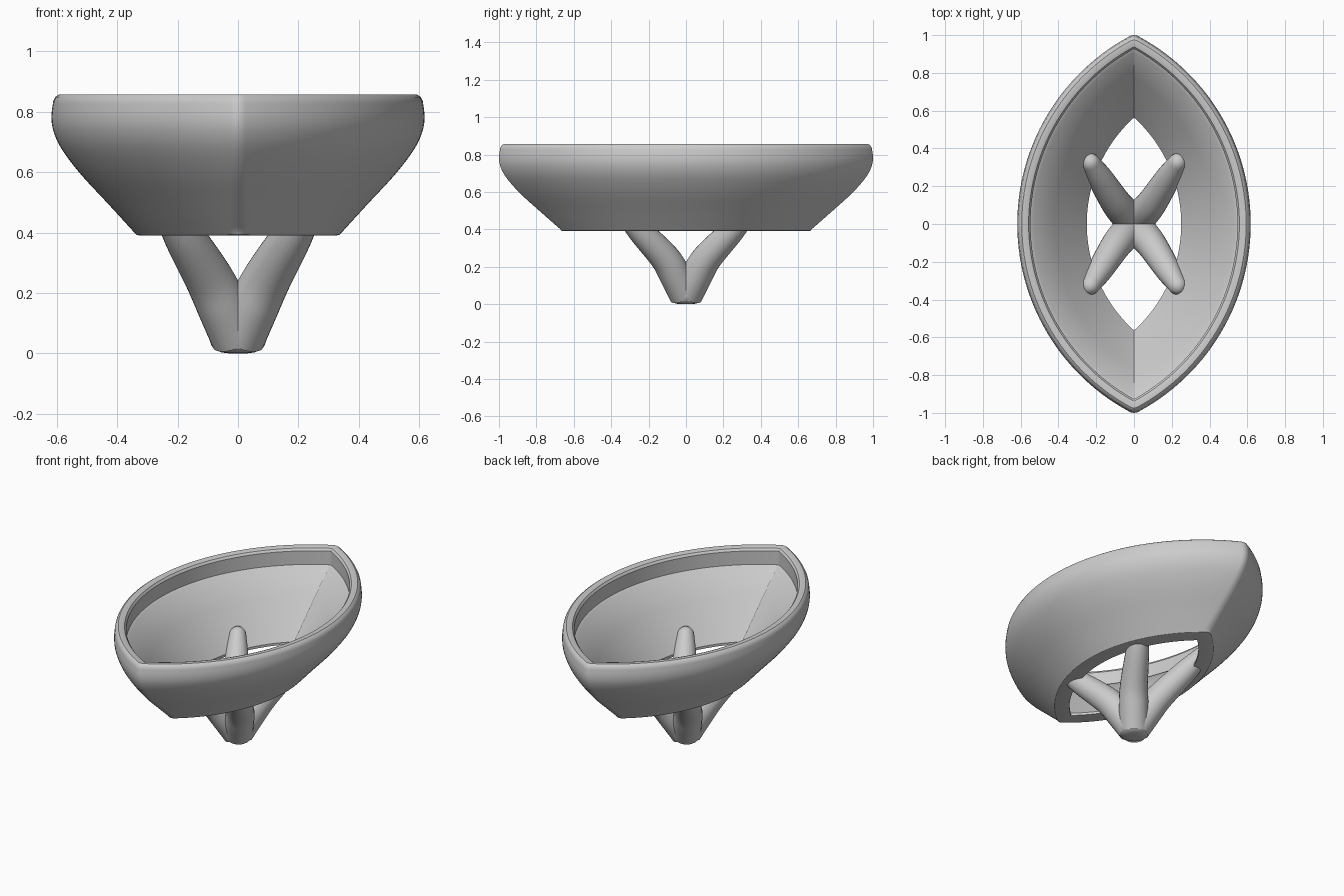
import bpy, bmesh, math
from mathutils import Vector

if "Cube" in bpy.data.objects:
    bpy.data.objects.remove(bpy.data.objects["Cube"])


def loft(name, rings, closed_loop=False):
    """Skin a list of equal-length point rings into one smooth mesh."""
    bm = bmesh.new()
    rows = [[bm.verts.new(p) for p in ring] for ring in rings]
    n = len(rows[0])
    pairs = list(zip(rows, rows[1:]))
    if closed_loop:
        pairs.append((rows[-1], rows[0]))
    for lo, hi in pairs:
        for i in range(n):
            bm.faces.new((lo[i], lo[(i + 1) % n], hi[(i + 1) % n], hi[i]))
    if not closed_loop:
        bm.faces.new(rows[0][::-1])
        bm.faces.new(rows[-1])
    bmesh.ops.recalc_face_normals(bm, faces=bm.faces)
    me = bpy.data.meshes.new(name)
    bm.to_mesh(me)
    bm.free()
    ob = bpy.data.objects.new(name, me)
    bpy.context.collection.objects.link(ob)
    bpy.ops.object.select_all(action='DESELECT')
    ob.select_set(True)
    bpy.context.view_layer.objects.active = ob
    bpy.ops.object.shade_smooth_by_angle(angle=math.radians(30))
    return ob


def smooth_path(pts, steps):
    """Catmull-Rom interpolation through tuples of any length."""
    out = []
    for i in range(len(pts) - 1):
        p0, p1, p2, p3 = (Vector(pts[min(max(i + k, 0), len(pts) - 1)]) for k in (-1, 0, 1, 2))
        for s in range(steps):
            t = s / steps
            out.append(0.5 * (2 * p1 + (p2 - p0) * t + (2 * p0 - 5 * p1 + 4 * p2 - p3) * t * t
                              + (3 * p1 - p0 - 3 * p2 + p3) * t ** 3))
    return out + [Vector(pts[-1])]


C = 0.51  # offset of the arc centres that form the pointed outline


def lens(a, z, r):
    """Pointed oval of half-width a, tips rounded with radius r."""
    R = a + C
    yc = math.sqrt((R - r) ** 2 - C * C)
    t1 = math.acos(C / (R - r))
    q = [(R * math.cos(t1 * i / 28) - C, R * math.sin(t1 * i / 28)) for i in range(29)]
    for i in range(1, 5):
        t = t1 + (math.pi / 2 - t1) * i / 4
        q.append((r * math.cos(t), yc + r * math.sin(t)))
    q[-1] = (0, yc + r)
    half = q + [(-x, y) for x, y in q[-2::-1]]
    full = half + [(x, -y) for x, y in half[-2:0:-1]]
    return [(x, y, z) for x, y in full]


# Pointed oval bowl: outer curve, flat rim, stone seat and sloping inside
outer = smooth_path([(0.345, 0.402), (0.43, 0.495), (0.52, 0.592), (0.583, 0.675),
                     (0.611, 0.735), (0.618, 0.785), (0.612, 0.835)], 4)
rings = [lens(0.25, 0.39, 0.003), lens(0.325, 0.39, 0.03), lens(0.337, 0.393, 0.03)]
rings += [lens(p[0], p[1], 0.05) for p in outer]
rings += [lens(a, z, r) for a, z, r in (
    (0.605, 0.849, 0.045), (0.594, 0.857, 0.04), (0.573, 0.857, 0.02), (0.558, 0.852, 0.006),
    (0.548, 0.838, 0.003), (0.548, 0.752, 0.003), (0.533, 0.745, 0.003),
    (0.42, 0.62, 0.003), (0.25, 0.405, 0.003))]
loft("bowl", rings, closed_loop=True)

# Four tapering prongs (x, y, z, radius) from the foot into the bowl wall
prong = smooth_path([(0.0, 0.0, 0.04, 0.085), (0.048, 0.055, 0.15, 0.085),
                     (0.097, 0.115, 0.25, 0.08), (0.18, 0.245, 0.39, 0.067),
                     (0.228, 0.322, 0.475, 0.05)], 6)
tip_dir = (prong[-1] - prong[-2]).to_3d().normalized()
end = prong[-1].copy()
for k in range(1, 6):
    t = math.pi / 2 * k / 5.3
    p = end.to_3d() + tip_dir * 0.055 * math.sin(t)
    prong.append(Vector((*p, 0.05 * math.cos(t))))
for sx, side in ((1, "right"), (-1, "left")):
    for sy, face in ((1, "back"), (-1, "front")):
        pts = [Vector((p[0] * sx, p[1] * sy, p[2])) for p in prong]
        tube = []
        for i, p in enumerate(pts):
            d = (pts[min(i + 1, len(pts) - 1)] - pts[max(i - 1, 0)]).normalized()
            if i == 0:
                d = Vector((0, 0, 1))
            u = d.cross(Vector((sy, -sx, 0))).normalized()
            v = d.cross(u)
            r = prong[i][3]
            tube.append([p + u * r * math.cos(j * math.tau / 24) + v * r * math.sin(j * math.tau / 24)
                         for j in range(24)])
        loft(f"prong_{face}_{side}", tube)

# Rounded foot
foot = [(0.03, 0.0), (0.055, 0.003), (0.075, 0.012), (0.088, 0.026), (0.094, 0.045),
        (0.095, 0.064), (0.088, 0.066)]
loft("foot", [[(r * math.cos(j * math.tau / 40), r * math.sin(j * math.tau / 40), z)
               for j in range(40)] for r, z in foot])
